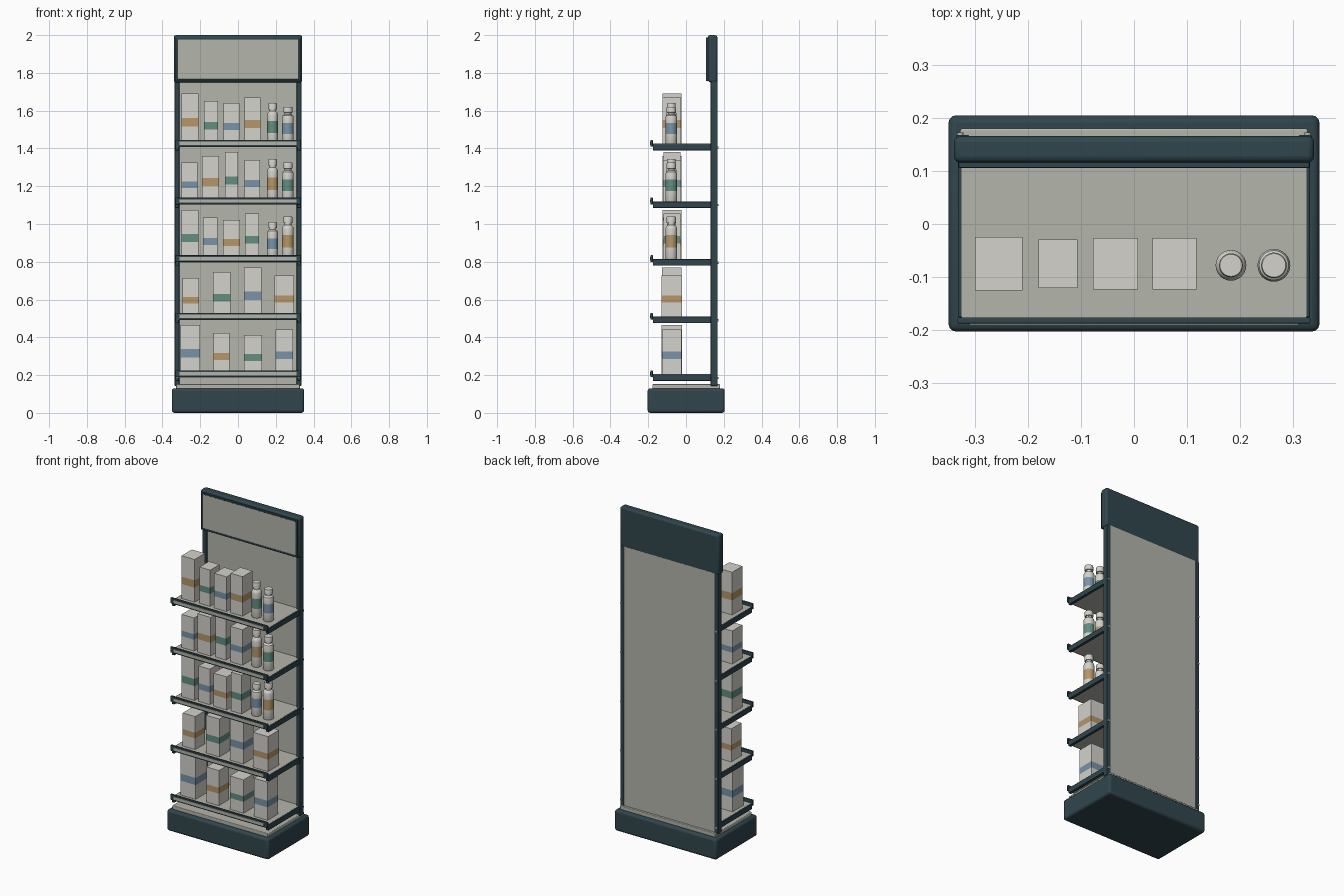
import bpy, bmesh, math

if "Cube" in bpy.data.objects:
    bpy.data.objects.remove(bpy.data.objects["Cube"], do_unlink=True)


def material(name, rgb):
    linear = [((c / 255 + 0.055) / 1.055) ** 2.4 for c in rgb] + [1]
    m = bpy.data.materials.new(name)
    m.use_nodes = True
    m.diffuse_color = linear
    bsdf = m.node_tree.nodes["Principled BSDF"]
    bsdf.inputs["Base Color"].default_value = linear
    bsdf.inputs["Roughness"].default_value = 0.6
    return m


DARK = material("dark teal metal", (48, 70, 77))
PANEL = material("warm grey panel", (180, 181, 171))
CARTON = material("off white carton", (212, 210, 203))
TAN = material("tan band", (182, 150, 104))
GREEN = material("green band", (98, 143, 128))
BLUE = material("blue band", (120, 148, 170))


def finish(name, bm, mats, bevel=0):
    bmesh.ops.recalc_face_normals(bm, faces=bm.faces)
    mesh = bpy.data.meshes.new(name)
    bm.to_mesh(mesh)
    bm.free()
    for m in mats:
        mesh.materials.append(m)
    ob = bpy.data.objects.new(name, mesh)
    bpy.context.collection.objects.link(ob)
    if bevel:
        mod = ob.modifiers.new("Bevel", 'BEVEL')
        mod.width, mod.segments = bevel, 3
    bpy.ops.object.select_all(action='DESELECT')
    ob.select_set(True)
    bpy.context.view_layer.objects.active = ob
    bpy.ops.object.shade_smooth_by_angle(angle=math.radians(35))
    return ob


def box(name, x, y, z, mat, bevel=0):
    """Box between (min, max) pairs on each axis."""
    bm = bmesh.new()
    bmesh.ops.create_cube(bm, size=1)
    for v in bm.verts:
        v.co = [a + (b - a) * (c + 0.5) for (a, b), c in zip((x, y, z), v.co)]
    return finish(name, bm, [mat], bevel)


def loft(name, rings, sides, band, center, mats):
    """Stack of (half width, half depth, z) rings; one level gets the band colour."""
    bm = bmesh.new()
    loops = []
    for rx, ry, z in rings:
        if sides == 4:
            pts = [(-rx, -ry), (rx, -ry), (rx, ry), (-rx, ry)]
        else:
            pts = [(rx * math.cos(math.tau * i / sides),
                    ry * math.sin(math.tau * i / sides)) for i in range(sides)]
        loops.append([bm.verts.new((center[0] + px, center[1] + py, z)) for px, py in pts])
    for level, (low, high) in enumerate(zip(loops, loops[1:])):
        for i in range(sides):
            j = (i + 1) % sides
            face = bm.faces.new((low[i], low[j], high[j], high[i]))
            face.material_index = int(level == band)
    bm.faces.new(loops[0][::-1])
    bm.faces.new(loops[-1])
    return finish(name, bm, mats)


def carton(name, x0, x1, floor, top, colour):
    w, d, h = (x1 - x0) / 2, 0.025 + 0.28 * (x1 - x0), top - floor
    rings = [(w, d, floor + h * f) for f in (0, 0.34, 0.51, 1)]
    loft(name, rings, 4, 1, ((x0 + x1) / 2, -0.075), [CARTON, colour])


def bottle(name, x, r, floor, top, colour):
    h = top - floor
    profile = [(0.94, 0), (1, 0.02), (1, 0.27), (1, 0.56), (1, 0.7), (0.9, 0.76),
               (0.58, 0.8), (0.58, 0.84), (0.78, 0.845), (0.78, 0.98), (0.72, 1)]
    rings = [(r * k, r * k, floor + h * f) for k, f in profile]
    loft(name, rings, 24, 2, (x, -0.078), [CARTON, colour])


# Plinth and deck
box("plinth", (-0.35, 0.35), (-0.203, 0.205), (0, 0.13), DARK, 0.014)
box("plinth_deck", (-0.328, 0.328), (-0.178, 0.18), (0.125, 0.152), PANEL, 0.004)

# Back panel and uprights
box("back_panel", (-0.322, 0.322), (0.142, 0.166), (0.145, 1.76), PANEL)
SHELVES = (0.205, 0.51, 0.815, 1.12, 1.425)
for side, label in ((-1, "right"), (1, "left")):
    box(label + "_upright", sorted((side * 0.31, side * 0.336)), (0.13, 0.168),
        (0.143, 1.76), DARK, 0.004)
    for n, z in enumerate(SHELVES):
        bm = bmesh.new()
        bmesh.ops.create_cone(bm, cap_ends=True, segments=12, radius1=0.006,
                              radius2=0.006, depth=0.006)
        for v in bm.verts:
            v.co = (side * 0.328 + v.co.x, 0.17 + v.co.z, z - 0.02 + v.co.y)
        finish(f"{label}_screw_{n + 1}", bm, [PANEL])

# Header sign: dark body, rim and pale face
box("header_body", (-0.34, 0.34), (0.116, 0.166), (1.75, 2.0), DARK, 0.012)
box("header_face", (-0.322, 0.322), (0.109, 0.118), (1.766, 1.978), PANEL)
for n, z in enumerate((1.762, 1.982)):
    box(f"header_rim_{n + 1}", (-0.33, 0.33), (0.106, 0.12), (z - 0.005, z + 0.005), DARK, 0.002)
for n, x in enumerate((-0.326, 0.326)):
    box(f"header_rim_side_{n + 1}", (x - 0.005, x + 0.005), (0.106, 0.12),
        (1.757, 1.987), DARK, 0.002)

# Shelves: board, side rails, front lip with an insert strip
for n, z in enumerate(SHELVES, 1):
    box(f"shelf_board_{n}", (-0.326, 0.326), (-0.178, 0.142), (z - 0.018, z), PANEL)
    for side, label in ((-1, "right"), (1, "left")):
        box(f"shelf_{n}_{label}_rail", sorted((side * 0.314, side * 0.332)),
            (-0.176, 0.135), (z - 0.035, z - 0.001), DARK, 0.003)
    box(f"shelf_lip_{n}", (-0.333, 0.333), (-0.188, -0.176), (z - 0.016, z + 0.02), DARK, 0.003)
    box(f"shelf_strip_{n}", (-0.31, 0.31), (-0.191, -0.186), (z - 0.007, z + 0.011), PANEL)

# Cartons: left edge, right edge, top, band colour, for each shelf from the bottom
CARTONS = (
    ((-.305, -.2, .465, BLUE), (-.13, -.045, .423, TAN),
     (.032, .127, .412, GREEN), (.198, .292, .442, BLUE)),
    ((-.293, -.207, .715, TAN), (-.132, -.04, .745, GREEN),
     (.032, .125, .77, BLUE), (.193, .297, .727, TAN)),
    ((-.3, -.21, 1.075, GREEN), (-.185, -.108, 1.035, BLUE),
     (-.08, .01, 1.02, TAN), (.037, .11, 1.055, GREEN)),
    ((-.3, -.215, 1.325, BLUE), (-.19, -.1, 1.36, TAN),
     (-.07, 0, 1.38, GREEN), (.035, .117, 1.34, BLUE)),
    ((-.3, -.21, 1.69, TAN), (-.18, -.107, 1.65, GREEN),
     (-.077, .008, 1.64, BLUE), (.035, .118, 1.67, TAN)),
)
for n, row in enumerate(CARTONS):
    for k, (x0, x1, top, colour) in enumerate(row):
        carton(f"carton_{n + 1}_{k + 1}", x0, x1, SHELVES[n], top, colour)

# Bottle pairs on the three upper shelves
BOTTLES = ((2, 1.01, BLUE, 1.04, TAN), (3, 1.345, TAN, 1.325, GREEN), (4, 1.64, GREEN, 1.62, BLUE))
for n, top_a, colour_a, top_b, colour_b in BOTTLES:
    bottle(f"bottle_{n + 1}_inner", 0.183, 0.029, SHELVES[n], top_a, colour_a)
    bottle(f"bottle_{n + 1}_outer", 0.264, 0.031, SHELVES[n], top_b, colour_b)
